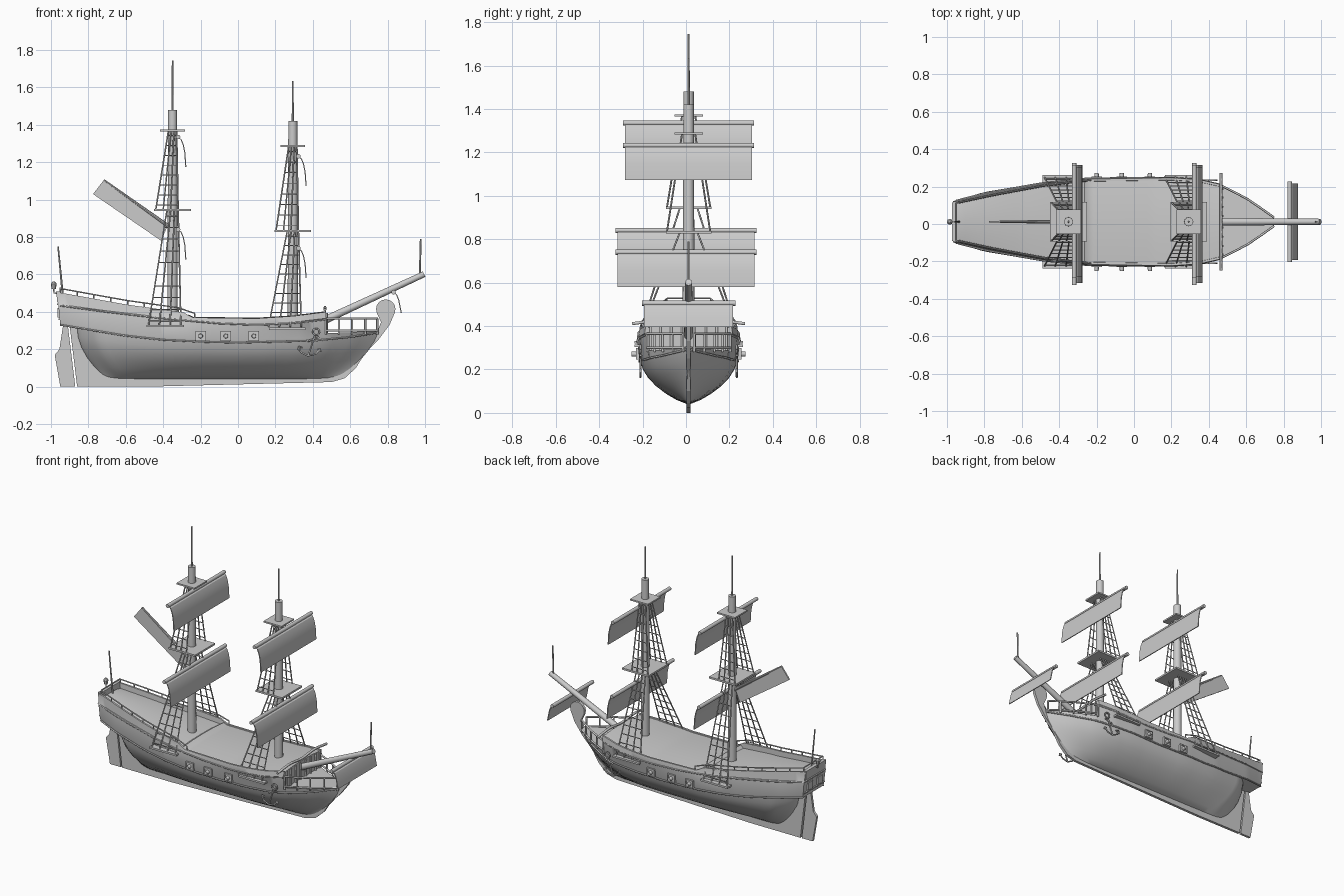
import bpy, math
from mathutils import Vector

if "Cube" in bpy.data.objects:
    bpy.data.objects.remove(bpy.data.objects["Cube"])

C = 0.012  # hull centre line offset in y


def lerp_table(tab, x):
    if x <= tab[0][0]:
        return tab[0][1]
    for (a, p), (b, q) in zip(tab, tab[1:]):
        if x <= b:
            return p + (q - p) * (x - a) / (b - a)
    return tab[-1][1]


def mesh(name, verts, faces, smooth=False):
    me = bpy.data.meshes.new(name)
    me.from_pydata([(x, y + C, z) for x, y, z in verts], [], faces)
    ob = bpy.data.objects.new(name, me)
    bpy.context.collection.objects.link(ob)
    bpy.ops.object.select_all(action='DESELECT')
    ob.select_set(True)
    bpy.context.view_layer.objects.active = ob
    bpy.ops.object.mode_set(mode='EDIT')
    bpy.ops.mesh.select_all(action='SELECT')
    bpy.ops.mesh.normals_make_consistent(inside=False)
    bpy.ops.object.mode_set(mode='OBJECT')
    if smooth:
        bpy.ops.object.shade_smooth_by_angle(angle=math.radians(32))
    return ob


def loft(name, rings, closed=True, smooth=True):
    n = len(rings[0])
    faces = [(i * n + j, i * n + (j + 1) % n, (i + 1) * n + (j + 1) % n, (i + 1) * n + j)
             for i in range(len(rings) - 1) for j in range(n if closed else n - 1)]
    if closed:
        faces += [tuple(range(n)), tuple(range((len(rings) - 1) * n, len(rings) * n))]
    return mesh(name, [p for r in rings for p in r], faces, smooth)


def plate(name, pts, half, y=0):
    # extruded x-z outline
    return loft(name, [[(x, y + s * half, z) for x, z in pts] for s in (-1, 1)], smooth=False)


def box(name, x0, x1, y0, y1, z0, z1):
    return plate(name, [(x0, z0), (x1, z0), (x1, z1), (x0, z1)], abs(y1 - y0) / 2, (y0 + y1) / 2)


def rod(name, a, b, r0, r1=None, n=16):
    a, b = Vector(a), Vector(b)
    q = (b - a).to_track_quat('Z', 'Y')
    rings = [[tuple(p + q @ Vector((r * math.cos(t * math.tau / n), r * math.sin(t * math.tau / n), 0)))
              for t in range(n)] for p, r in ((a, r0), (b, r0 if r1 is None else r1))]
    return loft(name, rings)


def ropes(name, paths, r, both=False):
    cu = bpy.data.curves.new(name, 'CURVE')
    cu.dimensions, cu.bevel_depth, cu.bevel_resolution, cu.use_fill_caps = '3D', r, 1, True
    for s in ((1, -1) if both else (1,)):
        for path in paths:
            sp = cu.splines.new('POLY')
            sp.points.add(len(path) - 1)
            for p, (x, y, z) in zip(sp.points, path):
                p.co = (x, s * y + C, z, 1)
    ob = bpy.data.objects.new(name, cu)
    bpy.context.collection.objects.link(ob)


# Hull lines: half widths and heights along x
WALE_W = [(-.95, .105), (-.8, .15), (-.5, .2), (-.25, .222), (.2, .222), (.35, .208), (.48, .175), (.62, .1), (.75, .008)]
TOP_W = [(-.96, .105), (-.75, .15), (-.48, .2), (-.25, .228), (.2, .235), (.35, .225), (.47, .198)]
WALE_Z = [(-.95, .33), (-.75, .297), (-.6, .272), (-.4, .25), (-.2, .24), (0, .235), (.4, .245), (.6, .265), (.75, .29)]
BAND_Z = [(-.96, .435), (-.7, .4), (-.4, .365), (-.1, .338), (.1, .33), (.3, .34), (.47, .36)]
TOP_Z = [(-.96, .505), (-.6, .44), (-.28, .395), (-.25, .37), (.1, .365), (.3, .378), (.47, .4)]
SECTION = [(.03, 0), (.25, .1), (.46, .24), (.67, .42), (.84, .62), (.95, .82), (1, 1)]

# Lower hull, rounded into the stern post and the stem
rings = []
for i in range(41):
    u = (1 - math.cos(math.pi * i / 40)) / 2
    xw = -.86 + 1.61 * u
    w = lerp_table(WALE_W, xw) * min(1, u / .07 + .02) ** .5
    ring = []
    for f, t in SECTION:
        x0, x1 = -.86 + .16 * (1 - t) ** 2, .75 - .2 * (1 - t) ** 1.4
        ring.append((x0 + (x1 - x0) * u, w * f, .04 + (lerp_table(WALE_Z, xw) - .04) * t))
    rings.append([(x, -y, z) for x, y, z in ring[::-1]] + ring)
loft("lower_hull", rings)

# Upper hull with bulwarks and cambered deck
rings = []
for i in range(61):
    x = -.95 + 1.42 * i / 60
    w, tw, z1, z2, z3 = (lerp_table(t, x) for t in (WALE_W, TOP_W, WALE_Z, BAND_Z, TOP_Z))
    dz = z3 - (.035 if x < -.27 else .006)
    half = [(w, z1), (w + .006, z1 + .015), ((w + tw) / 2 + .008, z2), (tw + .004, z2 + .006), (tw, z3),
            (tw - .012, z3), (tw - .013, dz), (tw * .5, dz + .008), (0, dz + .01)]
    full = half + [(-y, z) for y, z in half[-2::-1]]
    rings.append([(x - ((z - .33) * .1 if i == 0 else 0), y, z) for y, z in full])
loft("upper_hull", rings)
# Wale strakes
for nm, tab in (("wale", WALE_Z), ("band_moulding", BAND_Z)):
    end = .75 if nm == "wale" else .47
    xs = [-.95 + (end + .95) * i / 40 for i in range(41)]
    ropes(nm, [[(x, lerp_table(WALE_W, x) + .004 if nm == "wale" else
                 (lerp_table(WALE_W, x) + lerp_table(TOP_W, x)) / 2 + .007, lerp_table(tab, x)) for x in xs]], .005, True)

# Bow platform behind the stem
rings = []
for i in range(13):
    x = .46 + .29 * i / 12
    w, z = lerp_table(WALE_W, x), lerp_table(WALE_Z, x)
    rings.append([(x, -w, z), (x, w, z), (x, w + .008, z + .035 - .02 * i / 12), (x, -w - .008, z + .035 - .02 * i / 12)])
loft("bow_platform", rings)
# Bow rails and posts
xs = [.47, .54, .61, .68, .745]
side = [lerp_table(WALE_W, x) + .014 for x in xs]
ropes("bow_rails", [[(x, y, z) for x, y in zip(xs, side)] for z in (.365, .3)], .006, True)
ropes("bow_rail_posts", [[(x, y, .28), (x, y, .365)] for x, y in zip(xs, side)], .006, True)
ropes("bow_bulkhead_strips", [[(.474, y, .28), (.474, y, .395)] for y in (.03, .08, .13, .175)], .006, True)

# Keel and stem with rounded head
head = [(.79 + .052 * math.cos(a), .415 + .052 * math.sin(a)) for a in [math.radians(-20 + 22 * i) for i in range(11)]]
plate("keel_and_stem", [(-.86, 0), (-.5, 0), (.5, .025), (.57, .045), (.63, .1), (.68, .18), (.75, .25), (.81, .33)] + head +
      [(.765, .345), (.74, .285), (.66, .21), (.55, .07), (-.7, .07), (-.78, .13), (-.82, .31), (-.9, .325)], .009)
# Rudder and pintles
plate("rudder", [(-.87, 0), (-.95, 0), (-.98, .17), (-.955, .2), (-.935, .33), (-.91, .33)], .008)
# Transom wall and windows
plate("transom_wall", [(-.966, .45), (-.945, .45), (-.95, .51), (-.972, .51)], .104)
for s in (-1, 1):
    box("stern_window", -.966, -.95, s * .025, s * .075, .37, .42)
ropes("transom_trim", [[(-.956, -.11, .36), (-.956, .11, .36)], [(-.964, -.11, .44), (-.964, .11, .44)]], .005)

# Quarterdeck rail
xs = [-.95 + .09 * i for i in range(9)]
rail = [(x, lerp_table(TOP_W, x) - .006, lerp_table(TOP_Z, x) + .022) for x in xs]
ropes("quarterdeck_rail", [rail] + [[(x, y, z - .03), (x, y, z)] for x, y, z in rail], .004, True)
ropes("stern_rail", [[(-.95, -.1, .528), (-.95, .1, .528)]], .004)

# Gun ports, frames and barrels
for s in (-1, 1):
    for x in (-.2, -.065, .085):
        y = s * .23
        box("gun_port", x - .022, x + .022, y - .008, y + .008, .25, .292)
        for dx0, dx1, z0, z1 in ((-.028, .028, .291, .298), (-.028, .028, .245, .251), (-.028, -.021, .245, .298), (.021, .028, .245, .298)):
            box("gun_port_frame", x + dx0, x + dx1, y - .013, y + .013, z0, z1)
        rod("gun_barrel", (x, s * .22, .271), (x, s * .262, .271), .014, .011, 12)
    # Shroud channels
    for x0, x1, z in ((-.49, -.29, .325), (.165, .36, .31)):
        box("channel", x0, x1, s * .2, s * .25, z - .006, z + .006)
    # Anchor
    y = s * .222
    ropes("anchor", [[(.41, y, .27), (.375, y, .165)], [(.375, y, .245), (.435, y, .265)],
                     [(.325, y, .215), (.335, y, .185), (.375, y, .165), (.415, y, .175), (.44, y, .2)],
                     [(.322, y, .195), (.325, y, .215), (.345, y, .208)], [(.425, y, .2), (.44, y, .2), (.443, y, .185)]], .005)
    ropes("anchor_ring", [[(.418 + .018 * math.cos(i * math.tau / 12), y, .293 + .018 * math.sin(i * math.tau / 12))
                           for i in range(13)]], .005)
# Cathead beam
ropes("cathead", [[(.465, y, .425 - .2 * abs(.13 - abs(y)) ** 1.3) for y in [-.26 + .04 * i for i in range(14)]]], .008)


# Square sail hanging from a yard
def square_sail(name, x, z, half, drop, yc=-C):
    prof = [(0, 0), (.018, -.012), (.03, -.04), (.039, -.085), (.044, -drop)]
    back = [(a - .006, b) for a, b in prof[::-1]]
    pts = [(x + a, z + b) for a, b in prof + back]
    loft(name + "_sail", [[(a, yc + s * (half - .01), b) for a, b in pts] for s in (-1, 1)])
    rod(name + "_yard", (x, yc - half, z), (x, yc + half, z), .012, n=12)


# Shrouds with ratlines, mirrored port and starboard
def shrouds(name, b0, b1, yb, zb, t0, t1, yt, zt, steps):
    def at(u, v):
        xb, xt = b0 + (b1 - b0) * u, t0 + (t1 - t0) * u
        return (xb + (xt - xb) * v, yb + (yt - yb) * v, zb + (zt - zb) * v)
    ropes(name, [[at(i / 3, 0), at(i / 3, 1)] for i in range(4)], .0042, True)
    ropes(name + "_ratlines", [[at(0, (k + .5) / steps), at(1, (k + .5) / steps)] for k in range(steps)], .0028, True)


# Masts, tops, rigging and sails
for nm, mx, top, tip, p1, p2, yards in (
        ("main", -.35, 1.48, 1.745, .945, 1.37, (.84, 1.335)),
        ("fore", .293, 1.42, 1.635, .832, 1.287, (.74, 1.232))):
    rod(nm + "_mast", (mx, 0, .3), (mx, 0, top), .028, .024)
    rod(nm + "_pole", (mx, 0, top), (mx, 0, tip), .006, .004, 8)
    box(nm + "_lower_top", mx - .098, mx + .098, -.105, .105, p1 - .006, p1 + .006)
    box(nm + "_upper_top", mx - .066, mx + .066, -.066, .066, p2 - .005, p2 + .005)
    shrouds(nm + "_lower_shrouds", mx - .13, mx + .045, .24, .32, mx - .03, mx + .03, .04, p1, 10)
    shrouds(nm + "_upper_shrouds", mx - .09, mx + .03, .1, p1, mx - .022, mx + .022, .03, p2, 8)
    square_sail(nm + "_course", mx + .03, yards[0], .325, .16)
    square_sail(nm + "_topsail", mx + .03, yards[1], .302, .16, 0)
square_sail("spritsail", .832, .505, .215, .11, 0)

# Gaff sail and gaff
plate("gaff_sail", [(-.775, 1.03), (-.715, 1.108), (-.375, .865), (-.41, .78)], .005)
rod("gaff", (-.717, 0, 1.104), (-.36, 0, .85), .006, .011, 10)
# Bowsprit and staffs
rod("bowsprit", (.44, 0, .345), (.995, 0, .602), .021, .016)
rod("jack_staff", (.972, 0, .6), (.977, 0, .79), .005, .005, 8)
rod("ensign_staff", (-.935, 0, .47), (-.962, 0, .75), .006, .004, 8)
# Stern lantern
ropes("lantern_bracket", [[(-.96, 0, .5), (-.985, 0, .5), (-.985, 0, .53)]], .004)
rod("lantern", (-.985, 0, .522), (-.985, 0, .55), .011, .016, 8)
rod("lantern_cap", (-.985, 0, .55), (-.985, 0, .562), .016, .006, 8)
